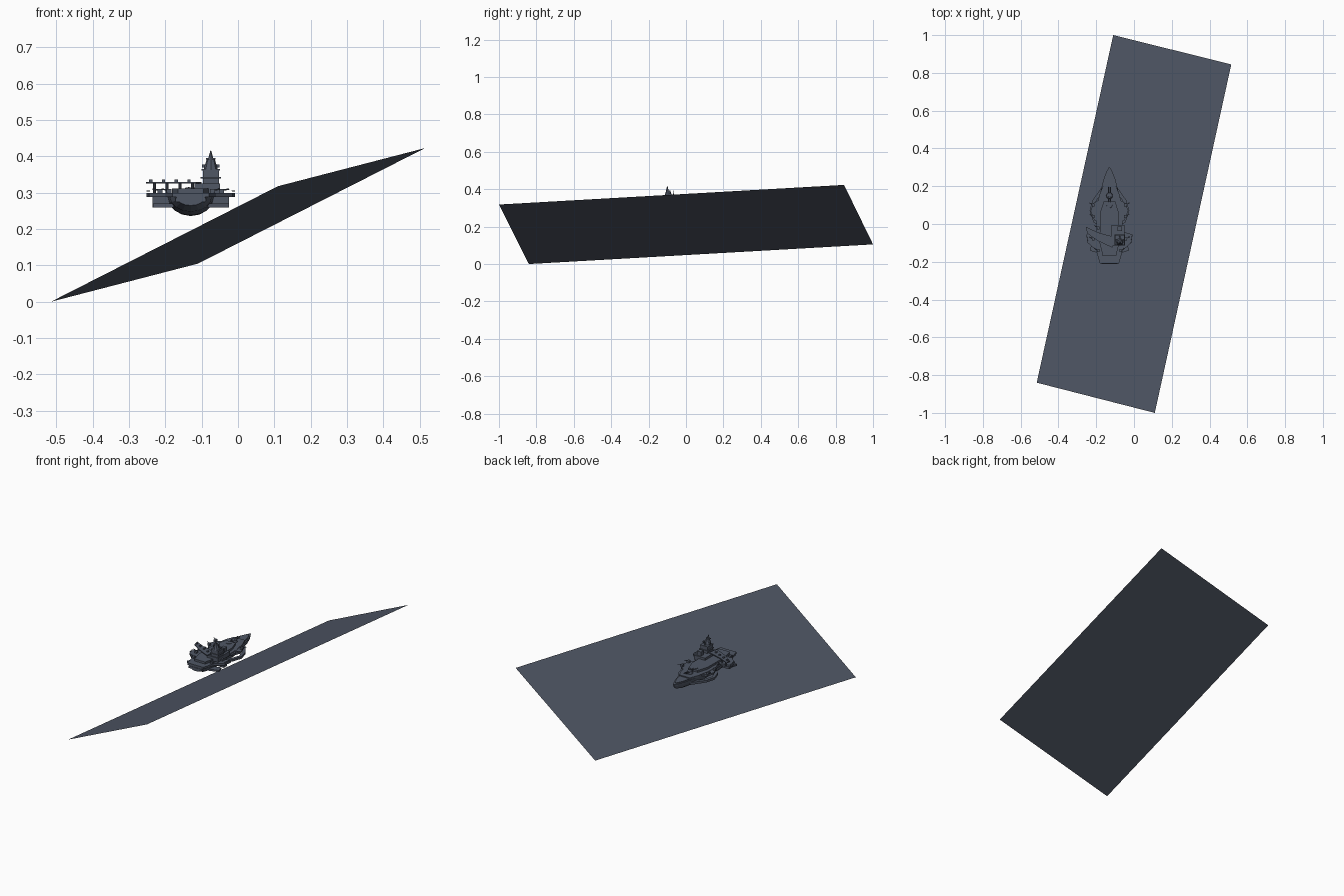
import bpy
import bmesh
import math
from mathutils import Vector, Matrix

default_cube = bpy.data.objects.get("Cube")
if default_cube:
    bpy.data.objects.remove(default_cube, do_unlink=True)

SHIP_X = -0.13  # centre line of the ship, bow towards +y


def make_material(name, colour):
    material = bpy.data.materials.new(name)
    material.use_nodes = True
    material.diffuse_color = (*colour, 1)
    shader = next(n for n in material.node_tree.nodes if n.type == 'BSDF_PRINCIPLED')
    shader.inputs["Base Color"].default_value = (*colour, 1)
    return material


slate = make_material("slate blue grey", (0.08, 0.095, 0.13))


def finish(name, bm, material=slate, offset=SHIP_X, closed=True):
    if closed:
        bmesh.ops.recalc_face_normals(bm, faces=bm.faces[:])
    mesh = bpy.data.meshes.new(name)
    bm.to_mesh(mesh)
    bm.free()
    mesh.materials.append(material)
    obj = bpy.data.objects.new(name, mesh)
    obj.location.x = offset
    bpy.context.collection.objects.link(obj)
    return obj


def loft(name, rings):
    """Skin a list of equally long point rings and cap both ends."""
    bm = bmesh.new()
    loops = [[bm.verts.new(p) for p in ring] for ring in rings]
    for a, b in zip(loops, loops[1:]):
        for i in range(len(a)):
            j = (i + 1) % len(a)
            bm.faces.new((a[i], a[j], b[j], b[i]))
    bm.faces.new(loops[0])
    bm.faces.new(loops[-1])
    return finish(name, bm)


def plate(name, outline, low, high):
    return loft(name, [[(x, y, z) for x, y in outline] for z in (low, high)])


def mirrored(half):
    return half + [(-x, y) for x, y in reversed(half)]


def box(name, centre, size, turn=0):
    bm = bmesh.new()
    matrix = (Matrix.Translation(centre) @ Matrix.Rotation(turn, 4, 'Z')
              @ Matrix.Diagonal((*size, 1)))
    bmesh.ops.create_cube(bm, size=1, matrix=matrix)
    return finish(name, bm)


def rod(name, start, end, radius, tip=None, sides=8):
    start, end = Vector(start), Vector(end)
    axis = end - start
    bm = bmesh.new()
    matrix = Matrix.Translation((start + end) / 2) @ axis.to_track_quat('Z', 'Y').to_matrix().to_4x4()
    bmesh.ops.create_cone(bm, cap_ends=True, segments=sides, radius1=radius,
                          radius2=radius if tip is None else tip,
                          depth=axis.length, matrix=matrix)
    return finish(name, bm)


# Large tilted sheet under the ship
sheet = bmesh.new()
corners = [(-0.515, -0.84, 0), (0.11, -1, 0.318), (0.515, 0.845, 0.423), (-0.11, 1, 0.105)]
sheet.faces.new([sheet.verts.new(c) for c in corners])
finish("tilted_sheet", sheet, offset=0, closed=False)

# Hull: round-bottomed stations from stern to bow (y, half width, keel height)
stations = [(-0.21, 0.04, 0.265), (-0.17, 0.058, 0.248), (-0.06, 0.066, 0.238),
            (0.08, 0.064, 0.236), (0.17, 0.048, 0.24), (0.24, 0.03, 0.247),
            (0.28, 0.014, 0.258), (0.3, 0.003, 0.275)]
rings = []
for y, width, keel in stations:
    ring = []
    for step in range(9):
        angle = math.pi * step / 8
        ring.append((width * math.cos(angle), y, 0.29 - (0.29 - keel) * math.sin(angle)))
    rings.append(ring)
loft("hull", rings)

# Main deck with side wings, and the raised hangar above it
plate("main_deck", mirrored([(0.035, 0.2), (0.055, 0.15), (0.07, 0.06), (0.068, -0.04),
                             (0.122, -0.055), (0.115, -0.1), (0.07, -0.14), (0.05, -0.21)]),
      0.288, 0.3)
plate("hangar", mirrored([(0.03, 0.12), (0.05, 0.06), (0.052, -0.1), (0.035, -0.17)]), 0.3, 0.312)
plate("foredeck", mirrored([(0.006, 0.28), (0.024, 0.24), (0.034, 0.19)]), 0.288, 0.294)
box("stern_gallery", (0, -0.2, 0.28), (0.085, 0.025, 0.012))

for side, label in ((1, "left"), (-1, "right")):
    # Curved outrigger arms beside the hull
    arm = [(0.037, 0.2), (0.09, 0.125), (0.105, 0.07), (0.085, 0.01), (0.055, -0.01),
           (0.055, 0.005), (0.073, 0.024), (0.088, 0.07), (0.075, 0.115), (0.04, 0.165)]
    plate(label + "_outrigger", [(side * x, y) for x, y in arm], 0.259, 0.272)
    # Upper sponsons and deck guns
    plate(label + "_sponson", [(side * x, y) for x, y in
                               [(0.05, 0.13), (0.085, 0.11), (0.1, 0.07), (0.08, 0.02), (0.05, 0.01)]],
          0.288, 0.298)
    box(label + "_wing_brace", (side * 0.08, -0.08, 0.278), (0.05, 0.03, 0.02))
    box(label + "_stern_fin", (side * 0.07, -0.13, 0.265), (0.06, 0.04, 0.01), side * 0.3)
    for k in range(5):
        y = 0.1 - 0.06 * k
        x = side * (0.085 if k in (0, 1, 3) else 0.06)
        box(label + "_gun_house", (x, y, 0.304), (0.014, 0.016, 0.012))
        rod(label + "_gun_barrel", (x, y, 0.307), (x + side * 0.02, y + 0.012, 0.31), 0.002)
    # Railing along the wing edge
    rod(label + "_wing_rail", (side * 0.121, -0.055, 0.305), (side * 0.114, -0.1, 0.305), 0.0015)

# Angled flight deck carried on posts on the right side
plate("flight_deck", [(-0.124, -0.015), (-0.118, -0.05), (-0.06, -0.09), (0.015, -0.125),
                      (0.03, -0.07), (-0.06, -0.045)], 0.325, 0.33)
for k in range(4):
    x, y = -0.1 + 0.035 * k, -0.04 - 0.016 * k
    rod("flight_deck_post", (x, y, 0.295), (x, y, 0.326), 0.004)
    box("flight_deck_fitting", (x - 0.01, y, 0.333), (0.009, 0.009, 0.007))

# Forward turrets
for y in (0.1, 0.15):
    rod("turret_base", (0, y, 0.296), (0, y, 0.314), 0.018, 0.015, 12)
    for x in (-0.006, 0.006):
        rod("turret_barrel", (x, y, 0.31), (x, y + 0.045, 0.314), 0.0025)

# Island tower, narrowing in tiers to a spire
TOWER_X, TOWER_Y = 0.055, -0.085
box("island_base", (0.045, -0.06, 0.312), (0.07, 0.11, 0.026))
box("island_block", (TOWER_X, TOWER_Y, 0.34), (0.044, 0.05, 0.044))
box("bridge_platform", (TOWER_X, TOWER_Y, 0.341), (0.056, 0.06, 0.004))
box("bridge_roof", (TOWER_X, TOWER_Y, 0.363), (0.05, 0.052, 0.004))
box("chimney", (0.055, -0.025, 0.335), (0.025, 0.026, 0.03))
rod("tower_top", (TOWER_X, -0.095, 0.363), (TOWER_X, -0.095, 0.393), 0.02, 0.011)
rod("spire", (TOWER_X, -0.1, 0.39), (TOWER_X, -0.1, 0.417), 0.008, 0.001)
box("spire_crossbar", (TOWER_X, -0.1, 0.394), (0.026, 0.008, 0.004))
rod("aft_mast", (TOWER_X, -0.068, 0.36), (TOWER_X, -0.068, 0.392), 0.004, 0.001)
for x in (-0.02, 0.02):
    box("lookout", (TOWER_X + x, TOWER_Y, 0.374), (0.009, 0.012, 0.008))
